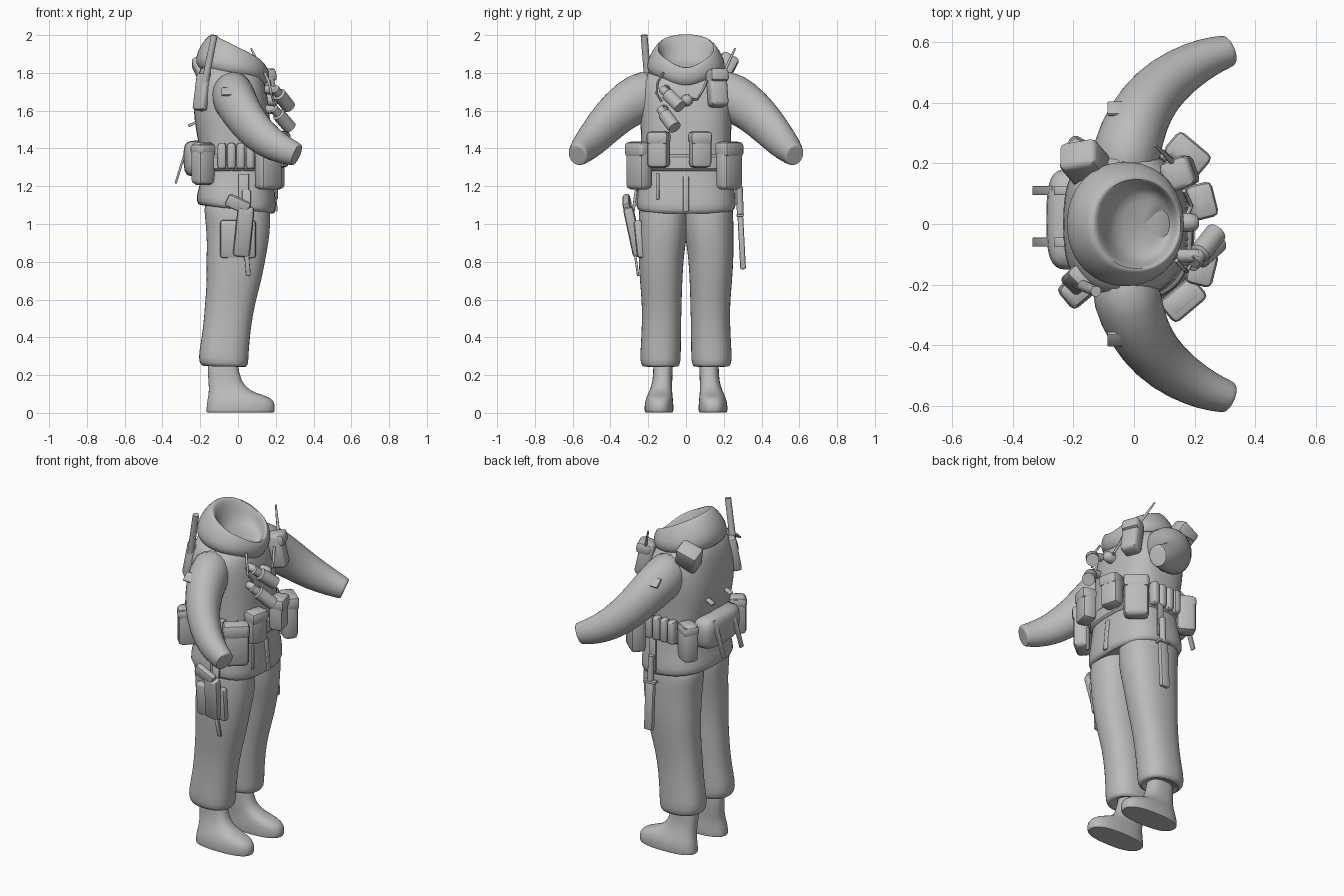
import bpy, bmesh, math
from mathutils import Vector, Matrix, Euler

grey = bpy.data.materials.new("plain_grey")
grey.diffuse_color = (0.5, 0.5, 0.5, 1)


def finish(name, bm, subdiv=0, angle=45):
    bmesh.ops.recalc_face_normals(bm, faces=bm.faces[:])
    me = bpy.data.meshes.new(name)
    bm.to_mesh(me)
    bm.free()
    me.materials.append(grey)
    ob = bpy.data.objects.new(name, me)
    bpy.context.collection.objects.link(ob)
    bpy.ops.object.select_all(action='DESELECT')
    ob.select_set(True)
    bpy.context.view_layer.objects.active = ob
    bpy.ops.object.shade_smooth_by_angle(angle=math.radians(angle))
    if subdiv:
        ob.modifiers.new("smooth", 'SUBSURF').levels = subdiv
        ob.modifiers["smooth"].render_levels = subdiv
    return ob


def skin(name, rings, subdiv, angle=45):
    bm = bmesh.new()
    vs = [[bm.verts.new(p) for p in r] for r in rings]
    n = len(vs[0])
    for a, b in zip(vs, vs[1:]):
        for i in range(n):
            bm.faces.new((a[i], a[(i + 1) % n], b[(i + 1) % n], b[i]))
    bm.faces.new(vs[0])
    bm.faces.new(vs[-1])
    return finish(name, bm, subdiv, angle)


def loft(name, rings, power=2.4, n=28, angle=80, sag=0):
    """Rings: (back x, back z, front x, front z, centre y, half width)."""
    def sup(v):
        return math.copysign(abs(v) ** (2 / power), v)
    out = []
    for xb, zb, xf, zf, yc, hw in rings:
        ring = []
        for i in range(n):
            a = 2 * math.pi * i / n
            t = (1 + sup(math.cos(a))) / 2
            dip = sag * max(0, math.cos(a)) ** 6
            ring.append((xb + (xf - xb) * t, yc + hw * sup(math.sin(a)), zb + (zf - zb) * t - dip))
        out.append(ring)
    return skin(name, out, 1, angle)


def tube(name, pts, radii, n=12, subdiv=0, flat=1.0):
    pts = [Vector(p) for p in pts]
    if not isinstance(radii, (list, tuple)):
        radii = [radii] * len(pts)
    rings = []
    for i, (p, r) in enumerate(zip(pts, radii)):
        t = (pts[min(i + 1, len(pts) - 1)] - pts[max(i - 1, 0)]).normalized()
        u = t.cross(Vector((0, 0, 1) if abs(t.z) < 0.95 else (1, 0, 0))).normalized()
        v = u.cross(t)
        rings.append([p + r * (math.cos(a) * u * flat + math.sin(a) * v)
                      for a in (2 * math.pi * k / n for k in range(n))])
    return skin(name, rings, subdiv)


def box(name, centre, size, rot=(0, 0, 0), bevel=0.02):
    bm = bmesh.new()
    bmesh.ops.create_cube(bm, size=1)
    bmesh.ops.scale(bm, vec=size, verts=bm.verts[:])
    if bevel:
        bmesh.ops.bevel(bm, geom=bm.edges[:], offset=min(bevel, min(size) * 0.4),
                        segments=2, profile=0.5, affect='EDGES')
    e = Euler([math.radians(a) for a in rot])
    bmesh.ops.transform(bm, matrix=Matrix.Translation(centre) @ e.to_matrix().to_4x4(),
                        verts=bm.verts[:])
    return finish(name, bm)


# Jacket body with a hem, waist and rounded shoulders
loft("jacket", [
    (-.16, 1.12, .15, 1.08, 0, .20), (-.20, 1.09, .185, 1.045, 0, .25),
    (-.225, 1.12, .205, 1.07, 0, .268), (-.215, 1.17, .20, 1.14, 0, .262),
    (-.19, 1.26, .185, 1.26, 0, .243), (-.20, 1.38, .18, 1.38, 0, .238),
    (-.225, 1.50, .175, 1.50, 0, .24), (-.24, 1.62, .165, 1.62, 0, .248),
    (-.225, 1.74, .15, 1.72, 0, .247), (-.205, 1.82, .13, 1.78, 0, .22),
    (-.17, 1.87, .10, 1.80, 0, .14)], 2.7)

# Folded-down hood with a wide, hollow opening dipping at the front
loft("hood", [
    (-.18, 1.80, .12, 1.74, 0, .16), (-.215, 1.83, .155, 1.775, 0, .20),
    (-.23, 1.875, .168, 1.81, 0, .212), (-.20, 1.95, .165, 1.845, 0, .190),
    (-.15, 2.005, .155, 1.865, 0, .158), (-.128, 2.008, .145, 1.862, 0, .148),
    (-.108, 1.97, .132, 1.84, 0, .138), (-.085, 1.89, .12, 1.81, 0, .12),
    (-.04, 1.845, .09, 1.81, 0, .085)], 2.1, sag=.035)

for s, side in ((1, "left"), (-1, "right")):
    # Trouser leg gathered at the ankle
    loft(side + "_trouser_leg", [
        (-.15, .27, -.01, .27, s * .125, .055), (-.18, .238, .035, .235, s * .135, .088),
        (-.208, .265, .055, .25, s * .135, .107), (-.208, .32, .056, .31, s * .135, .108),
        (-.185, .44, .066, .44, s * .130, .104), (-.175, .58, .09, .58, s * .128, .105),
        (-.165, .70, .125, .70, s * .132, .113), (-.168, .82, .147, .82, s * .132, .120),
        (-.165, .90, .162, .90, s * .126, .126), (-.17, .99, .172, .99, s * .120, .132),
        (-.18, 1.07, .17, 1.07, s * .12, .13), (-.18, 1.15, .17, 1.15, s * .12, .12)], 2.3)
    # Boot
    loft(side + "_boot", [
        (-.16, .005, .18, .003, s * .143, .068), (-.168, 0, .192, 0, s * .143, .075),
        (-.168, .02, .197, .02, s * .143, .077), (-.165, .05, .195, .055, s * .143, .076),
        (-.16, .08, .17, .085, s * .14, .070), (-.155, .11, .09, .105, s * .135, .062),
        (-.155, .15, .035, .14, s * .128, .055), (-.16, .20, .005, .20, s * .122, .050),
        (-.165, .32, -.005, .32, s * .122, .054)], 2.5)
    # Bent sleeve with a flat cut end
    tube(side + "_sleeve",
         [(-.04, s * .13, 1.715), (-.025, s * .25, 1.672), (.015, s * .355, 1.60), (.07, s * .437, 1.515),
          (.155, s * .507, 1.435), (.245, s * .552, 1.39), (.298, s * .567, 1.372),
          (.311, s * .571, 1.367), (.313, s * .572, 1.366)],
         [.125, .134, .119, .107, .093, .076, .065, .061, .056], 18, 1, .87)
    box(side + "_sleeve_patch", (-.05, s * .38, 1.70), (.075, .055, .012), (s * -42, 0, 0), .003)

    # Belt pouches around the front, flank and rear
    xl, yl = (.175, .228) if s > 0 else (.16, -.248)
    box(side + "_large_pouch", (xl, yl, 1.31), (.085, .14, .255), (0, 0, s * 50), .025)
    box(side + "_large_pouch_flap", (xl + .002, yl + s * .002, 1.395), (.092, .144, .08), (0, 0, s * 50), .02)
    y = .075 if s > 0 else -.145
    box(side + "_front_pouch", (.22, y, 1.395), (.085, .115, .195), (0, 0, s * 14), .025)
    box(side + "_front_pouch_flap", (.224, y, 1.455), (.09, .118, .07), (0, 0, s * 14), .02)
    xr, yr, ar = (-.175, .23, -30) if s > 0 else (-.185, -.215, 40)
    box(side + "_rear_pouch", (xr, yr, 1.32), (.11, .09, .225), (0, 0, ar), .025)
    box(side + "_rear_pouch_flap", (xr, yr, 1.395), (.114, .094, .06), (0, 0, ar), .02)
    for i in range(4):
        box(f"{side}_cartridge_{i + 1}", (-.085 + i * .05, s * .25, 1.36), (.046, .055, .14), (0, 0, 0), .016)
    # Hanging strap on the rear pack
    ys = .11 if s > 0 else -.06
    box(side + "_pack_strap", (-.298, ys, 1.32), (.012, .03, .22), (0, 17, 0), .003)
    box(side + "_back_tab", (-.24, ys, 1.53), (.05, .03, .015), (0, -25, 0), .004)

# Belt and rear pack
loft("belt", [(-.20, 1.28, .19, 1.28, 0, .25), (-.215, 1.28, .20, 1.28, 0, .254),
              (-.218, 1.37, .196, 1.37, 0, .252), (-.20, 1.37, .18, 1.37, 0, .245)], 2.7)
loft("rear_pack", [(-.26, 1.25, -.15, 1.25, .015, .13), (-.285, 1.27, -.14, 1.27, .015, .155),
                   (-.29, 1.34, -.14, 1.34, .015, .17), (-.29, 1.41, -.14, 1.41, .015, .165),
                   (-.265, 1.445, -.15, 1.445, .015, .14)], 3.2)

# Jacket closure and hanging straps
box("jacket_placket", (.196, 0, 1.16), (.012, .03, .19), (0, -5, 0), .004)
box("front_strap", (.205, -.15, 1.20), (.012, .018, .14), (0, 0, 0), .003)
box("hip_strap", (.03, -.26, 1.18), (.055, .012, .17), (0, 0, 0), .003)

# Chest lamps
for i, (a, b) in enumerate((((.195, -.125, 1.715), (.27, -.03, 1.62)),
                            ((.19, -.135, 1.61), (.275, -.06, 1.51)))):
    a, b = Vector(a), Vector(b)
    tube(f"chest_lamp_{i + 1}", [a, a.lerp(b, .25), a.lerp(b, .3), b], [.024, .024, .036, .036], 14)
    tube(f"lamp_mount_{i + 1}", [(.14, a.y + .02, a.z), (.21, a.y + .02, a.z - .01)], .022)
tube("chest_knob", [(.14, .005, 1.655), (.18, .005, 1.655), (.205, .005, 1.655), (.215, .005, 1.655)],
     [.03, .032, .026, .012])
tube("lamp_cord", [(.14, -.12, 1.80), (.165, -.15, 1.75), (.175, -.155, 1.69), (.19, -.13, 1.65)], .007, 8)
tube("radio_cord", [(.17, .02, 1.66), (.19, .06, 1.66), (.175, .09, 1.71), (.165, .11, 1.76)], .007, 8)

# Chest radio with aerial
box("chest_radio", (.15, .165, 1.72), (.085, .10, .20), (0, -12, 20), .02)
box("chest_radio_flap", (.15, .168, 1.785), (.09, .105, .07), (0, -12, 20), .02)
tube("chest_aerial", [(.13, .20, 1.80), (.07, .26, 1.93)], [.009, .005], 8)

# Shoulder pouch and back radio with aerial
box("shoulder_pouch", (-.16, .20, 1.815), (.13, .10, .16), (-30, -20, 10), .02)
box("back_radio", (-.19, -.185, 1.70), (.05, .08, .20), (0, 10, 45), .015)
tube("back_aerial", [(-.205, -.185, 1.60), (-.165, -.205, 1.80), (-.125, -.222, 2.0)], [.018, .019, .018], 10)

# Thigh holster and sidearm on the right leg, leaning outward at the top
box("holster_plate", (.0, -.245, .92), (.19, .045, .20), (6, 0, 0), .015)
box("holster", (.03, -.28, .96), (.09, .055, .27), (12, 6, 0), .018)
box("sidearm_grip", (.0, -.312, 1.105), (.13, .04, .07), (12, 25, 0), .015)
box("holster_hanger", (.045, -.275, 1.10), (.045, .015, .16), (-8, 0, 0), .004)
box("holster_strap", (.05, -.262, .785), (.025, .012, .12), (8, -5, 0), .003)

# Baton on the left hip
box("baton_sheath", (.035, .295, .90), (.055, .03, .28), (3, 0, 0), .008)
box("baton_guard", (.035, .288, 1.045), (.075, .04, .014), (3, 0, 0), .004)
tube("baton_handle", [(.035, .288, 1.04), (.035, .282, 1.20)], .018, 10)
box("baton_hanger", (.035, .265, 1.20), (.04, .012, .20), (0, 0, 0), .003)
